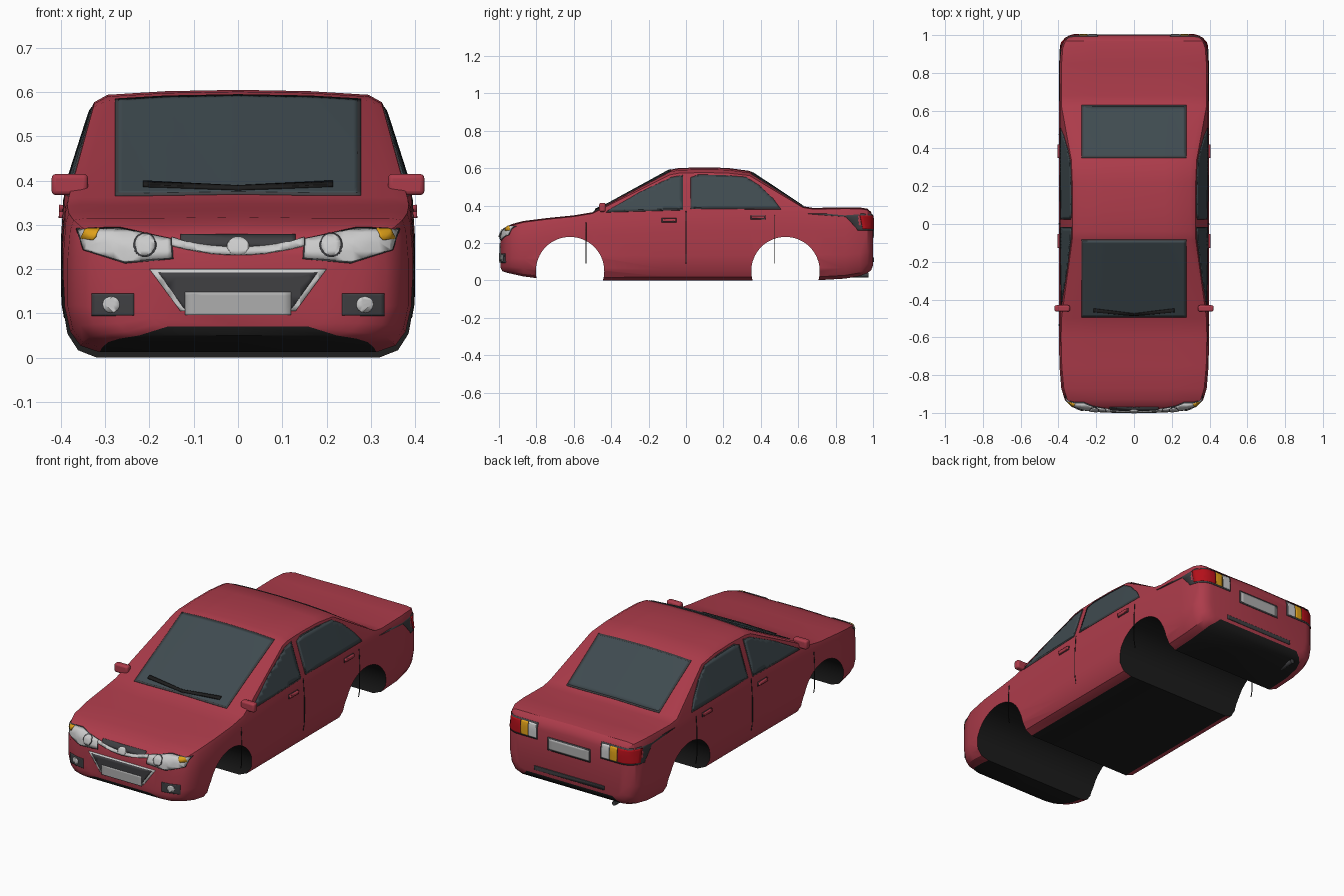
import bpy, bmesh, math
from mathutils import Vector
from mathutils.bvhtree import BVHTree

if "Cube" in bpy.data.objects:
    bpy.data.objects.remove(bpy.data.objects["Cube"])


def material(name, *rgb):
    m = bpy.data.materials.new(name)
    m.diffuse_color = (*rgb, 1)
    m.use_nodes = True
    m.node_tree.nodes["Principled BSDF"].inputs["Base Color"].default_value = m.diffuse_color
    return m


RED = material("paint_red", .42, .045, .07)
BLACK = material("black", .012, .012, .012)
DARK = material("dark_trim", .05, .05, .055)
GLASS = material("glass", .05, .07, .08)
SILVER = material("silver", .6, .6, .6)
PLATE = material("plate_grey", .42, .42, .42)
AMBER = material("amber", .75, .36, .01)
LAMP_RED = material("lamp_red", .45, .005, .01)

# body stations: y, half width, bottom z, shoulder z, top z
STATIONS = [
    (-.992, .20, .07, .195, .238), (-.982, .28, .05, .22, .264), (-.963, .335, .043, .243, .285),
    (-.93, .367, .035, .268, .302), (-.87, .385, .022, .287, .318), (-.75, .395, .006, .305, .333),
    (-.6, .397, 0, .325, .348), (-.5, .397, 0, .335, .365), (-.085, .398, 0, .362, .592),
    (-.04, .398, 0, .364, .601), (.08, .398, 0, .367, .605), (.22, .398, 0, .37, .602),
    (.34, .398, 0, .372, .586), (.625, .398, 0, .365, .397), (.68, .397, 0, .36, .388),
    (.85, .397, .01, .36, .391), (.93, .391, .024, .358, .39), (.97, .377, .04, .35, .384),
    (.99, .352, .055, .335, .366), (1.0, .32, .08, .305, .335)]


def section(w, zb, zs, zt):
    h = zs - zb
    ze = zt - .1 * (zt - zs) - .004
    xe = .985 * w - (ze - zs) * .32
    half = [(0, zb), (.8 * w, zb), (.91 * w, zb + .05 * h), (.97 * w, zb + .16 * h),
            (w, zb + .36 * h), (w, zb + .75 * h), (.985 * w, zs), (xe, ze),
            (xe - .03, ze + .6 * (zt - ze)), (xe * .5, zt - .003), (0, zt)]
    return half + [(-x, z) for x, z in half[-2:0:-1]]


# body shell lofted nose to tail, dark floor
bm = bmesh.new()
rings = [[bm.verts.new((x, y, z)) for x, z in section(*s)] for y, *s in STATIONS]
n = len(rings[0])
for a, b in zip(rings, rings[1:]):
    for i in range(n):
        j = (i + 1) % n
        f = bm.faces.new((a[i], a[j], b[j], b[i]))
        f.material_index = 1 if i in (0, n - 1) else 0
bm.faces.new(rings[0])
bm.faces.new(rings[-1])
bmesh.ops.recalc_face_normals(bm, faces=bm.faces[:])
tree = BVHTree.FromBMesh(bm)
me = bpy.data.meshes.new("car_body")
bm.to_mesh(me)
bm.free()
body = bpy.data.objects.new("car_body", me)
bpy.context.collection.objects.link(body)
for m in (RED, BLACK):
    me.materials.append(m)

# wheel wells cut straight through
for y in (-.62, .532):
    bpy.ops.mesh.primitive_cylinder_add(vertices=64, radius=.183, depth=1.2,
                                        location=(0, y, .05), rotation=(0, math.pi / 2, 0))
    cutter = bpy.context.object
    cutter.name = "wheel_well_cutter"
    cutter.hide_render = True
    for m in (RED, BLACK):
        cutter.data.materials.append(m)
    for p in cutter.data.polygons:
        p.material_index = 1
    mod = body.modifiers.new("well", 'BOOLEAN')
    mod.operation, mod.solver, mod.object = 'DIFFERENCE', 'EXACT', cutter
    bpy.context.view_layer.objects.active = body
    bpy.ops.object.modifier_apply(modifier=mod.name)
    bpy.data.objects.remove(cutter)


def smooth(ob, deg=35):
    bpy.ops.object.select_all(action='DESELECT')
    ob.select_set(True)
    bpy.context.view_layer.objects.active = ob
    bpy.ops.object.shade_smooth_by_angle(angle=math.radians(deg))


smooth(body, 32)

VIEWS = {"front": (lambda u, v: Vector((u, -3, v)), Vector((0, 1, 0))),
         "back": (lambda u, v: Vector((u, 3, v)), Vector((0, -1, 0))),
         "top": (lambda u, v: Vector((u, v, 3)), Vector((0, 0, -1))),
         "side": (lambda u, v: Vector((3, u, v)), Vector((-1, 0, 0)))}


def panel(name, pts, view, mat, off=0.0, th=.008, mirror=False, step=.02):
    """Flat outline projected onto the body and thickened."""
    origin, d = VIEWS[view]
    bm = bmesh.new()
    bm.faces.new([bm.verts.new((u, v, 0)) for u, v in pts])
    bmesh.ops.triangulate(bm, faces=bm.faces[:])
    for ax in (0, 1):
        lo, hi = min(p[ax] for p in pts), max(p[ax] for p in pts)
        no = Vector((1 - ax, ax, 0))
        for k in range(math.floor(lo / step) + 1, math.ceil(hi / step)):
            bmesh.ops.bisect_plane(bm, geom=bm.verts[:] + bm.edges[:] + bm.faces[:],
                                   plane_co=no * (k * step), plane_no=no, dist=1e-5)
    for v in bm.verts:
        o = origin(v.co.x, v.co.y)
        hit, nor = tree.ray_cast(o, d)[:2]
        if hit is None:
            hit, nor = tree.find_nearest(o + d * 2.1)[:2]
        if nor.dot(d) > 0:
            nor = -nor
        v.co = hit + nor * off
    bmesh.ops.recalc_face_normals(bm, faces=bm.faces[:])
    me = bpy.data.meshes.new(name)
    bm.to_mesh(me)
    bm.free()
    ob = bpy.data.objects.new(name, me)
    bpy.context.collection.objects.link(ob)
    me.materials.append(mat)
    mod = ob.modifiers.new("thickness", 'SOLIDIFY')
    mod.thickness, mod.offset = th, 0
    if mirror:
        ob.modifiers.new("mirror", 'MIRROR')
    smooth(ob)
    return ob


def rect(u0, u1, v0, v1):
    return [(u0, v0), (u1, v0), (u1, v1), (u0, v1)]


def oval(u, v, ru, rv, k=24):
    return [(u + ru * math.cos(2 * math.pi * i / k), v + rv * math.sin(2 * math.pi * i / k)) for i in range(k)]


def framed(name, pts, view, mat, mirror=False, grow=.008, frame=DARK):
    """Panel with a slightly larger trim panel beneath it."""
    cu, cv = (sum(p[i] for p in pts) / len(pts) for i in (0, 1))
    ru, rv = (max(abs(p[i] - c) for p in pts) for i, c in ((0, cu), (1, cv)))
    big = [(cu + (u - cu) * (1 + grow / ru), cv + (v - cv) * (1 + grow / rv)) for u, v in pts]
    panel(name + "_frame", big, view, frame, 0, .006, mirror)
    panel(name, pts, view, mat, .0015, .006, mirror)


# windows
framed("windshield", rect(-.27, .27, -.485, -.09), "top", GLASS)
framed("rear_window", rect(-.27, .27, .358, .62), "top", GLASS)
framed("front_side_window", [(-.42, .372), (-.02, .383), (-.02, .555), (-.08, .545), (-.25, .468)],
       "side", GLASS, True)
framed("rear_side_window", [(.03, .39), (.5, .388), (.46, .44), (.39, .505), (.32, .548),
                            (.2, .558), (.07, .56), (.03, .545)], "side", GLASS, True)
panel("wiper", [(0, .374), (.215, .382), (.215, .392), (0, .381)], "front", BLACK, .006, .008, True)

# front lights and grille
framed("headlight", [(.15, .226), (.255, .217), (.345, .244), (.36, .288), (.266, .289), (.153, .266)],
       "front", SILVER, True, .004)
panel("headlight_ring", oval(.21, .253, .026, .026), "front", DARK, .003, .006, True)
panel("headlight_lens", oval(.21, .253, .022, .022), "front", SILVER, .0045, .006, True)
panel("front_indicator", [(.325, .265), (.352, .268), (.343, .288), (.312, .288)], "front", AMBER, .004, .006, True)
panel("upper_grille", rect(-.13, .13, .25, .277), "front", DARK)
xs = [i * .03 - .15 for i in range(11)]
curve = [(x, .24 + .9 * x * x) for x in xs]
panel("grille_strip", [(x, z - .008) for x, z in curve] + [(x, z + .008) for x, z in curve[::-1]],
      "front", SILVER, .003)
panel("grille_oval", oval(0, .25, .025, .018), "front", SILVER, .005, .01)
panel("lower_grille_frame", [(-.2, .2), (-.13, .105), (.13, .105), (.2, .2)], "front", SILVER)
panel("lower_grille", [(-.18, .193), (-.122, .111), (.122, .111), (.18, .193)], "front", DARK, .002)
panel("front_plate", rect(-.12, .12, .096, .148), "front", PLATE, .004)
panel("fog_light_housing", rect(.235, .33, .095, .145), "front", DARK, 0, .008, True)
panel("fog_light", oval(.285, .12, .018, .018), "front", SILVER, .003, .008, True)

# rear lights, plate and bumper slot
panel("tail_light_housing", rect(.19, .392, .268, .356), "back", DARK, 0, .007, True)
for name, a, b, mat in (("reverse_light", .197, .242, SILVER), ("rear_indicator", .246, .288, AMBER),
                        ("brake_light", .292, .386, LAMP_RED)):
    panel(name, rect(a, b, .276, .348), "back", mat, .002, .007, True)
framed("rear_plate", rect(-.12, .12, .235, .29), "back", PLATE)
panel("rear_bumper_slot", rect(-.21, .21, .1, .122), "back", DARK)

# door seams and handles
for y, z0, z1 in ((-.535, .09, .31), (0, .09, .37), (.475, .09, .35)):
    panel("door_seam", rect(y - .002, y + .002, z0, z1), "side", BLACK, 0, .003, True)
for y, z in ((-.09, .322), (.385, .337)):
    panel("handle_recess", rect(y - .04, y + .04, z - .011, z + .011), "side", DARK, 0, .003, True)
    panel("door_handle", rect(y - .036, y + .036, z - .007, z + .008), "side", RED, .004, .012, True)


def box(name, loc, size, mat, bevel):
    bpy.ops.mesh.primitive_cube_add(size=1, location=loc)
    ob = bpy.context.object
    ob.name = name
    ob.scale = size
    bpy.ops.object.transform_apply(location=True, scale=True)
    ob.data.materials.append(mat)
    mod = ob.modifiers.new("bevel", 'BEVEL')
    mod.width, mod.segments = bevel, 3
    ob.modifiers.new("mirror", 'MIRROR')
    smooth(ob)


# wing mirrors
box("wing_mirror", (.38, -.447, .391), (.082, .034, .048), RED, .01)
box("wing_mirror_arm", (.348, -.44, .374), (.05, .026, .022), BLACK, .004)

# exhaust pipe
bpy.ops.mesh.primitive_cylinder_add(vertices=20, radius=.012, depth=.12, location=(-.25, .915, .028),
                                    rotation=(math.pi / 2, 0, 0))
pipe = bpy.context.object
pipe.name = "exhaust_pipe"
pipe.data.materials.append(DARK)
smooth(pipe)
